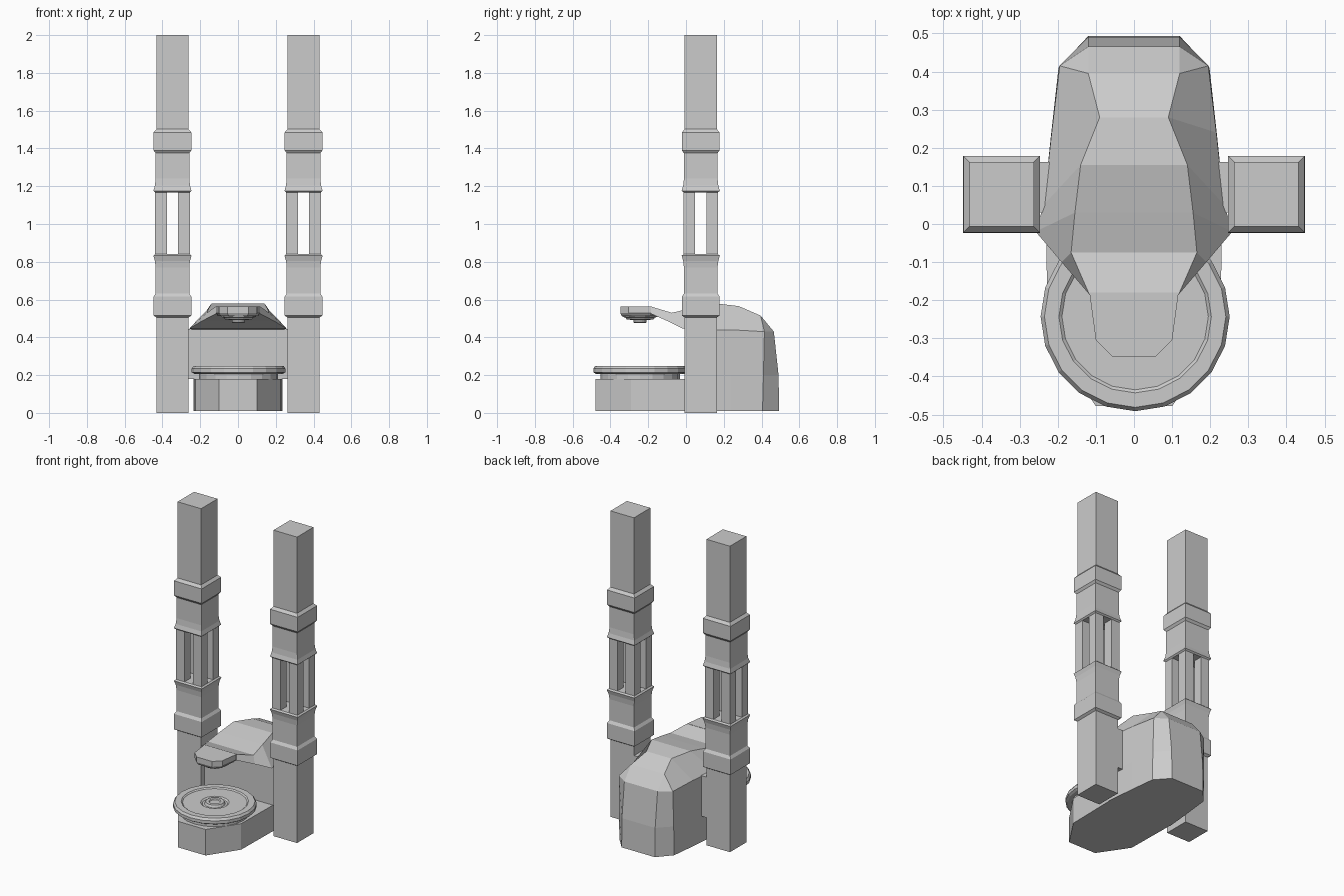
import bpy, bmesh, math

if "Cube" in bpy.data.objects:
    bpy.data.objects.remove(bpy.data.objects["Cube"])


def finish(bm, name):
    bmesh.ops.remove_doubles(bm, verts=bm.verts, dist=0.0005)
    bmesh.ops.recalc_face_normals(bm, faces=bm.faces)
    me = bpy.data.meshes.new(name)
    bm.to_mesh(me)
    bm.free()
    ob = bpy.data.objects.new(name, me)
    bpy.context.collection.objects.link(ob)
    return ob


def turned(name, center, profile, sides, square=False):
    """Stack rings of (radius, z) around a vertical axis, capped at both ends."""
    bm = bmesh.new()
    k, a0 = (math.sqrt(2), math.pi / 4) if square else (1, 0)
    rings = []
    for r, z in profile:
        rings.append([bm.verts.new((center[0] + r * k * math.cos(a0 + 2 * math.pi * i / sides),
                                    center[1] + r * k * math.sin(a0 + 2 * math.pi * i / sides), z))
                      for i in range(sides)])
    for a, b in zip(rings, rings[1:]):
        for i in range(sides):
            j = (i + 1) % sides
            bm.faces.new((a[i], a[j], b[j], b[i]))
    bm.faces.new(rings[0])
    bm.faces.new(rings[-1])
    return finish(bm, name)


def prism(name, half, layers):
    """Symmetric outline (right half, front to back) stacked in (scale, z) layers about y=cy."""
    bm = bmesh.new()
    outline = half + [(-x, y) for x, y in reversed(half)]
    cy = sum(y for _, y in half) / len(half)
    rings = [[bm.verts.new((x * s, cy + (y - cy) * s, z)) for x, y in outline] for s, z in layers]
    n = len(outline)
    for a, b in zip(rings, rings[1:]):
        for i in range(n):
            j = (i + 1) % n
            bm.faces.new((a[i], a[j], b[j], b[i]))
    bm.faces.new(rings[0])
    bm.faces.new(rings[-1])
    return finish(bm, name)


# Two square pillars with collars and a four-post open lantern section
PX, PY = 0.347, 0.078
for side, s in (("left", -1), ("right", 1)):
    c = (s * PX, PY)
    turned(side + "_pillar_lower", c,
           [(.085, 0), (.085, .505), (.1, .515), (.1, .615), (.089, .632),
            (.089, .77), (.093, .805), (.101, .832), (.092, .84)], 4, True)
    turned(side + "_pillar_upper", c,
           [(.092, 1.168), (.101, 1.176), (.093, 1.203), (.089, 1.24), (.089, 1.375),
            (.1, 1.39), (.1, 1.485), (.085, 1.502), (.085, 2.0)], 4, True)
    for i in (-1, 1):
        for j in (-1, 1):
            turned(side + "_pillar_post", (c[0] + i * .061, c[1] + j * .061),
                   [(.031, .83), (.031, 1.18)], 4, True)

# Low base under the turntable
prism("base", [(.1, -.478), (.226, -.29), (.232, .06)], [(1, .01), (1, .18)])

# Panel joining the pillars
prism("back_panel", [(.265, .03), (.265, .162)], [(1, .18), (1, .445)])

# Faceted hood and rear housing: ridge and outer edge points of the right half
ridge = [(.117, -.185, .563), (.165, -.075, .53), (.155, .03, .554), (.14, .155, .58),
         (.09, .28, .565), (.12, .395, .515), (.12, .465, .43)]
outer = [(.117, -.185, .525), (.19, -.1, .487), (.258, -.02, .447), (.237, .05, .44),
         (.216, .24, .44), (.195, .415, .43), (.12, .465, .43)]
bm = bmesh.new()


def pair(p):
    return bm.verts.new(p), bm.verts.new((-p[0], p[1], p[2]))


R = [pair(p) for p in ridge]
O = [pair(p) for p in outer[:-1]] + [R[-1]]
for i in range(len(R) - 1):
    bm.faces.new((R[i][0], R[i + 1][0], R[i + 1][1], R[i][1]))
    for k in (0, 1):
        quad = [R[i][k], R[i + 1][k], O[i + 1][k], O[i][k]]
        bm.faces.new(list(dict.fromkeys(quad)))
    if i < 3:
        bm.faces.new((O[i][0], O[i + 1][0], O[i + 1][1], O[i][1]))
bm.faces.new((R[0][0], R[0][1], O[0][1], O[0][0]))
# Housing walls down to the floor
wall = [O[3:]]
for z, back, mid in ((.2, .49, .41), (.01, .493, .405)):
    wall.append([pair((x, y, z)) for x, y in ((.235, .05), (.217, .24), (.198, mid), (.12, back))])
for a, b in zip(wall, wall[1:]):
    for k in (0, 1):
        for i in range(3):
            bm.faces.new((a[i][k], a[i + 1][k], b[i + 1][k], b[i][k]))
    for i in (0, 3):
        bm.faces.new((a[i][0], a[i][1], b[i][1], b[i][0]))
low = wall[-1]
bm.faces.new([p[0] for p in low] + [p[1] for p in reversed(low)])
finish(bm, "housing")

# Head plate at the front of the hood
prism("head", [(.056, -.348), (.1, -.305), (.117, -.18)], [(.88, .512), (1, .528), (1, .563)])

# Turntable with recessed top and centre boss
DC = (.003, -.243)
turned("turntable_neck", DC, [(.21, .175), (.21, .212)], 20)
turned("turntable", DC,
       [(.235, .207), (.248, .215), (.248, .235), (.238, .249), (.2, .249), (.192, .242),
        (.085, .242), (.075, .234), (.062, .234), (.055, .249), (.035, .249), (.03, .244)], 20)

# Press disc hanging under the head
turned("press_disc", DC,
       [(.03, .475), (.035, .48), (.035, .492), (.07, .494), (.078, .505), (.092, .508), (.092, .516),
        (.07, .518), (.07, .53)], 20)
